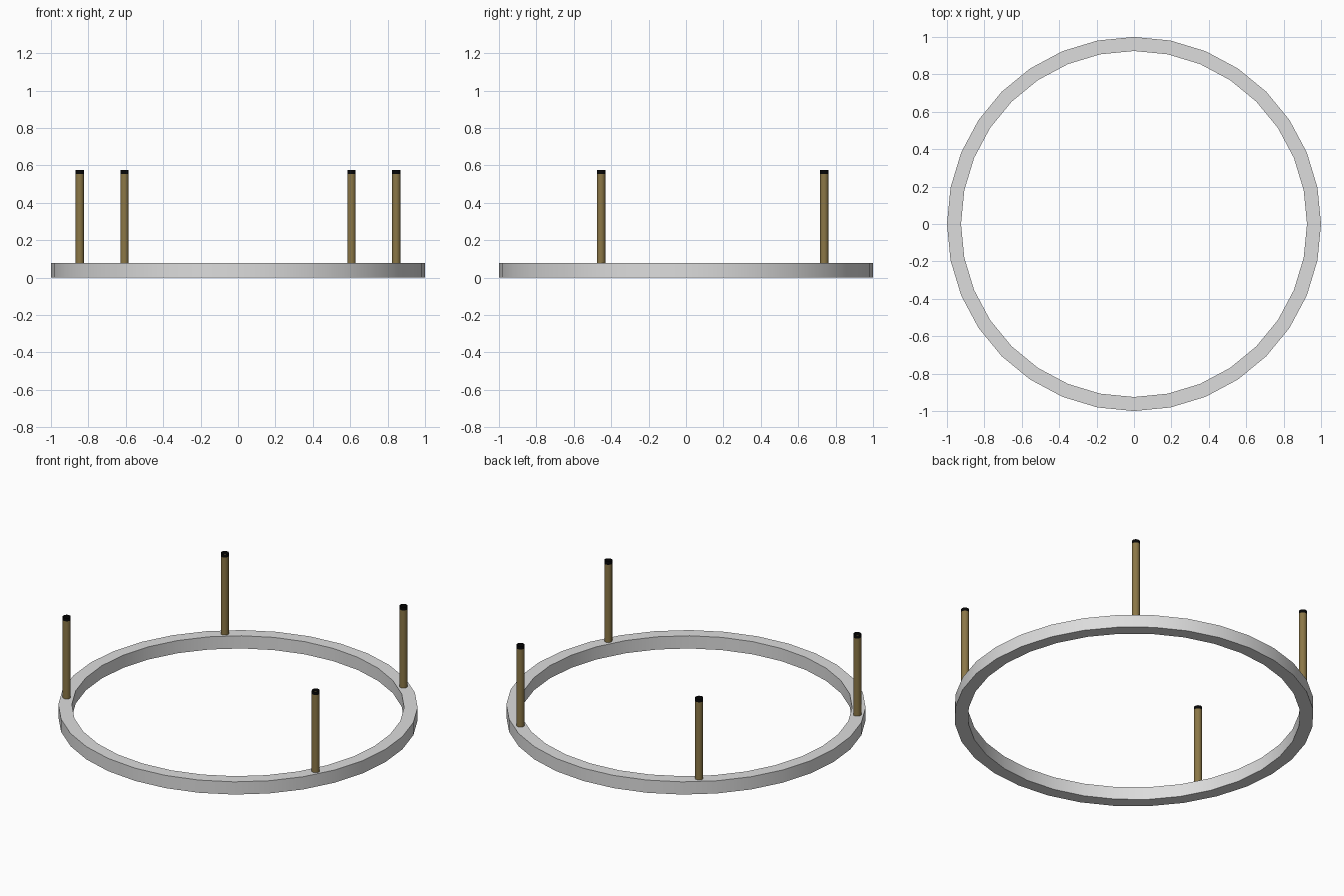
import bpy, bmesh, math

if "Cube" in bpy.data.objects:
    bpy.data.objects.remove(bpy.data.objects["Cube"])

def material(name, rgb):
    m = bpy.data.materials.new(name)
    m.diffuse_color = (*rgb, 1)
    m.use_nodes = True
    m.node_tree.nodes["Principled BSDF"].inputs["Base Color"].default_value = m.diffuse_color
    return m

GREY = material("light grey", (0.72, 0.72, 0.72))
TAN = material("brass brown", (0.26, 0.185, 0.062))
BLACK = material("black", (0.002, 0.002, 0.002))

def lathe(name, profile, sides, mats, closed=False, location=(0, 0, 0), rule=None):
    """Revolve (radius, height) points around z."""
    bm = bmesh.new()
    rings = [[bm.verts.new((r * math.cos(2 * math.pi * i / sides),
                            r * math.sin(2 * math.pi * i / sides), z))
              for i in range(sides)] for r, z in profile]
    n = len(rings)
    for k in range(n if closed else n - 1):
        a, b = rings[k], rings[(k + 1) % n]
        for i in range(sides):
            j = (i + 1) % sides
            f = bm.faces.new((a[i], a[j], b[j], b[i]))
            if rule:
                f.material_index = rule(f.calc_center_median())
    mesh = bpy.data.meshes.new(name)
    bm.to_mesh(mesh)
    bm.free()
    for m in mats:
        mesh.materials.append(m)
    ob = bpy.data.objects.new(name, mesh)
    bpy.context.collection.objects.link(ob)
    ob.location = location
    bpy.ops.object.select_all(action='DESELECT')
    bpy.context.view_layer.objects.active = ob
    ob.select_set(True)
    bpy.ops.object.shade_smooth_by_angle(angle=math.radians(30))
    return ob

# Flat base ring
RING_H = 0.078
lathe("base_ring", [(1, 0), (1, RING_H), (0.925, RING_H), (0.925, 0)], 32, [GREY], closed=True)

# Four open-topped posts with a dark rim band
POST_H, BAND = 0.575, 0.555
for side, sx in (("left", -1), ("right", 1)):
    for end, x, y in (("front", 0.846, -0.454), ("back", 0.607, 0.739)):
        lathe(f"{end}_{side}_post", [(0.0225, RING_H), (0.0225, BAND), (0.0225, POST_H)],
              16, [TAN, BLACK], location=(sx * x, y, 0),
              rule=lambda c: 1 if c.z > BAND else 0)
